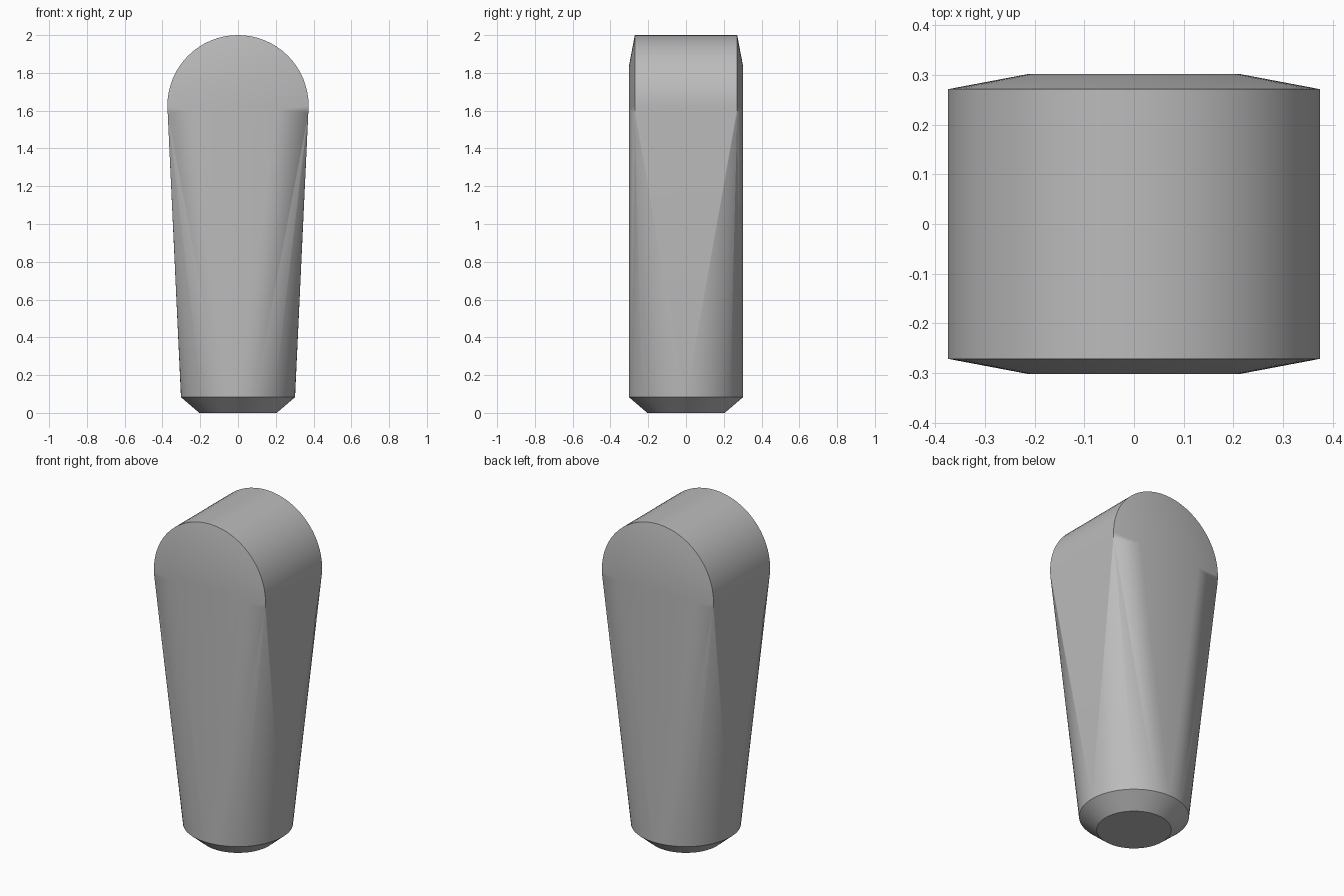
import bpy
import bmesh
from math import cos, sin, tau, radians

cube = bpy.data.objects.get("Cube")
if cube:
    bpy.data.objects.remove(cube, do_unlink=True)

SEGMENTS = 64
HEAD_Z = 1.626

grey = bpy.data.materials.new("plain_grey")
grey.use_nodes = True
grey.diffuse_color = (0.5, 0.5, 0.5, 1)
grey.node_tree.nodes["Principled BSDF"].inputs["Base Color"].default_value = (0.5, 0.5, 0.5, 1)

bm = bmesh.new()


def flat_ring(radius, z):
    for i in range(SEGMENTS):
        a = tau * i / SEGMENTS
        bm.verts.new((radius * cos(a), radius * sin(a), z))


def upright_ring(radius, y):
    for i in range(SEGMENTS):
        a = tau * i / SEGMENTS
        bm.verts.new((radius * cos(a), y, HEAD_Z + radius * sin(a)))


# Round chamfered foot
flat_ring(0.205, 0)
flat_ring(0.302, 0.083)

# Round head lying front to back, with a shallow dome on each end
for side in (-1, 1):
    upright_ring(0.374, side * 0.271)
    upright_ring(0.21, side * 0.302)

# Taut skin stretched between foot and head
hull = bmesh.ops.convex_hull(bm, input=bm.verts[:])
loose = {v for v in hull["geom_interior"] + hull["geom_unused"]
         if isinstance(v, bmesh.types.BMVert)}
bmesh.ops.delete(bm, geom=list(loose), context='VERTS')
bmesh.ops.dissolve_limit(bm, angle_limit=radians(0.2), verts=bm.verts[:], edges=bm.edges[:])
bmesh.ops.recalc_face_normals(bm, faces=bm.faces[:])

mesh = bpy.data.meshes.new("tapered_handle")
bm.to_mesh(mesh)
bm.free()
mesh.materials.append(grey)
handle = bpy.data.objects.new("tapered_handle", mesh)
bpy.context.collection.objects.link(handle)

# Soft sides with crisp rims
bpy.ops.object.select_all(action='DESELECT')
handle.select_set(True)
bpy.context.view_layer.objects.active = handle
bpy.ops.object.shade_smooth_by_angle(angle=radians(30))
